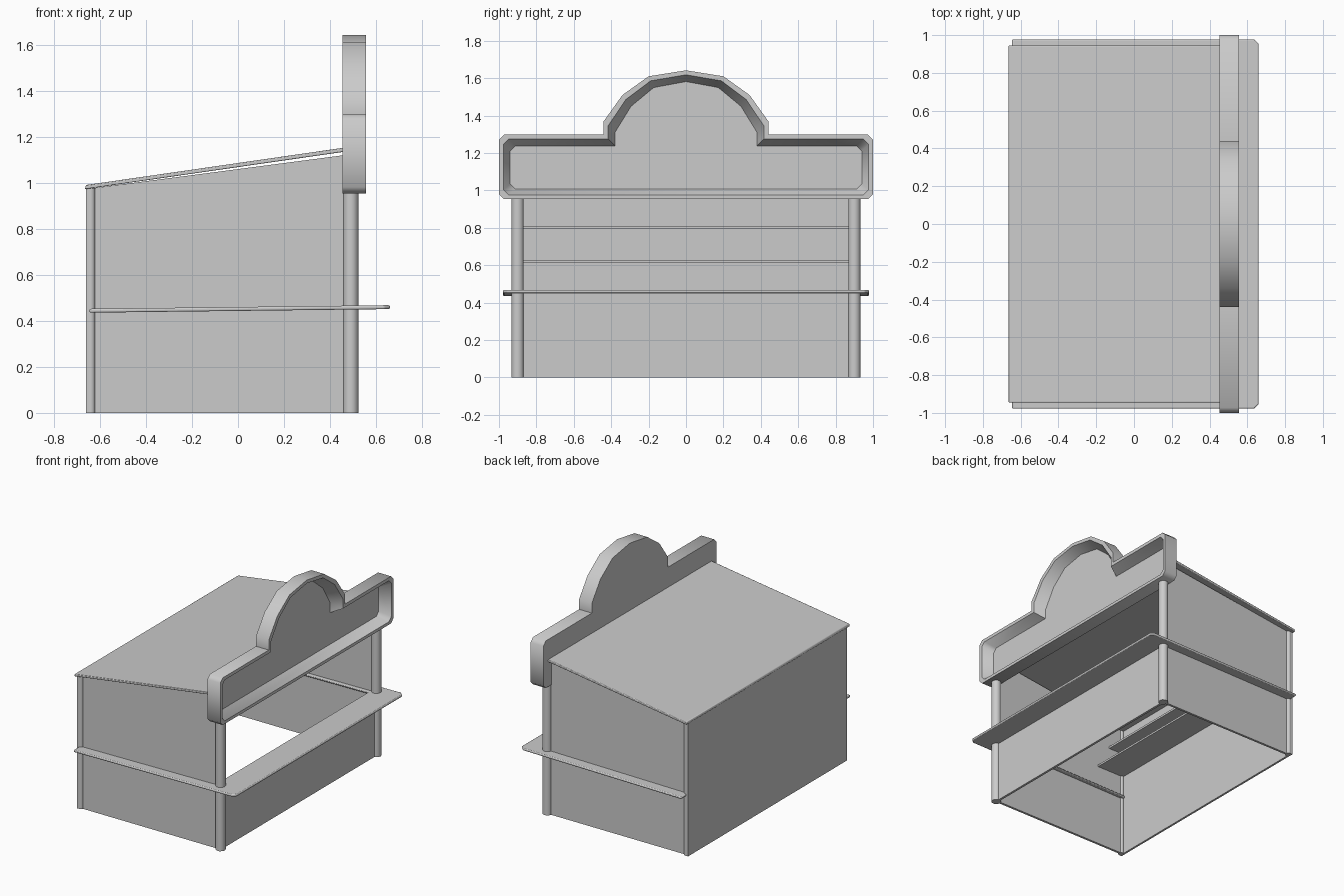
import bpy, bmesh, math

if "Cube" in bpy.data.objects:
    bpy.data.objects.remove(bpy.data.objects["Cube"])


def finish(name, bm, smooth=False, bevel=0):
    bmesh.ops.recalc_face_normals(bm, faces=bm.faces)
    me = bpy.data.meshes.new(name)
    bm.to_mesh(me)
    bm.free()
    ob = bpy.data.objects.new(name, me)
    bpy.context.collection.objects.link(ob)
    if bevel:
        mod = ob.modifiers.new("Soft edge", 'BEVEL')
        mod.width, mod.segments = bevel, 2
    if smooth:
        bpy.ops.object.select_all(action='DESELECT')
        ob.select_set(True)
        bpy.context.view_layer.objects.active = ob
        bpy.ops.object.shade_smooth_by_angle(angle=math.radians(50))
    return ob


def bridge(bm, a, b):
    n = len(a)
    for i in range(n):
        bm.faces.new((a[i], a[(i + 1) % n], b[(i + 1) % n], b[i]))


def prism(name, pts, place, lo, hi, **kw):
    """Extrude an outline between two levels; place maps (u, v, level) to xyz."""
    bm = bmesh.new()
    a = [bm.verts.new(place(u, v, lo)) for u, v in pts]
    b = [bm.verts.new(place(u, v, hi)) for u, v in pts]
    bm.faces.new(a)
    bm.faces.new(b)
    bridge(bm, a, b)
    return finish(name, bm, **kw)


def box(name, x0, x1, y0, y1, z0, z1, **kw):
    pts = [(x0, y0), (x1, y0), (x1, y1), (x0, y1)]
    return prism(name, pts, lambda u, v, w: (u, v, w), z0, z1, **kw)


def post(name, x, y, r, h):
    n = 10
    pts = [(x + r * math.cos(2 * math.pi * i / n),
            y + r * math.sin(2 * math.pi * i / n)) for i in range(n)]
    return prism(name, pts, lambda u, v, w: (u, v, w), 0, h, smooth=True)


def side_view(u, v, w):
    return (u, w, v)


# Posts and sloping side walls
for side, s in (("left", -1), ("right", 1)):
    post(f"front_post_{side}", 0.49, 0.9 * s, 0.034, 0.965)
    post(f"back_post_{side}", -0.64, 0.9 * s, 0.021, 0.975)
    wall = [(-0.64, 0), (0.48, 0), (0.48, 1.122), (-0.64, 0.975)]
    prism(f"side_wall_{side}", wall, side_view, 0.888 * s, 0.905 * s)

# Back wall, front panel and inside shelves
box("back_wall", -0.66, -0.645, -0.92, 0.92, 0, 0.975)
box("front_panel", 0.478, 0.495, -0.89, 0.89, 0, 0.45)
box("lower_shelf", -0.645, -0.42, -0.89, 0.89, 0.613, 0.627)
box("upper_shelf", -0.645, -0.52, -0.89, 0.89, 0.795, 0.81)

# Roof slab
roof = [(-0.665, 0.972), (0.46, 1.134), (0.46, 1.152), (-0.66, 0.99)]
prism("roof", roof, side_view, -0.945, 0.945, smooth=True, bevel=0.004)

# U-shaped counter, sloping very slightly to the back
half = [(0.66, 0.955), (0.635, 0.978), (-0.645, 0.978), (-0.645, 0.865), (0.45, 0.865)]
outline = half + [(x, -y) for x, y in reversed(half)]
prism("counter", outline, lambda u, v, w: (u, v, w + 0.012 * u),
      0.443, 0.46, smooth=True, bevel=0.006)


# Sign board with an arched top and a recessed panel
def sign_outline(d):
    w, c = 1 - d, 0.028
    lo, hi = 0.953 + d * 0.9, 1.298 - d
    arch = [(0.44, 1.298), (0.44, 1.37), (0.34, 1.51), (0.2, 1.61)]
    pts = [(w - c, lo), (w, lo + c), (w, hi - c), (w - c, hi)]
    pts += [(y * (1 - d / 0.44), z - d) for y, z in arch]
    return pts + [(0, 1.642 - d)] + [(-y, z) for y, z in reversed(pts)]


bm = bmesh.new()
rings = [[bm.verts.new((x, y, z)) for y, z in sign_outline(d)]
         for x, d in ((0.453, 0), (0.557, 0), (0.557, 0.024), (0.48, 0.06))]
for a, b in zip(rings, rings[1:]):
    bridge(bm, a, b)
bm.faces.new(rings[0])
bm.faces.new(rings[-1])
finish("sign_board", bm, smooth=True)
